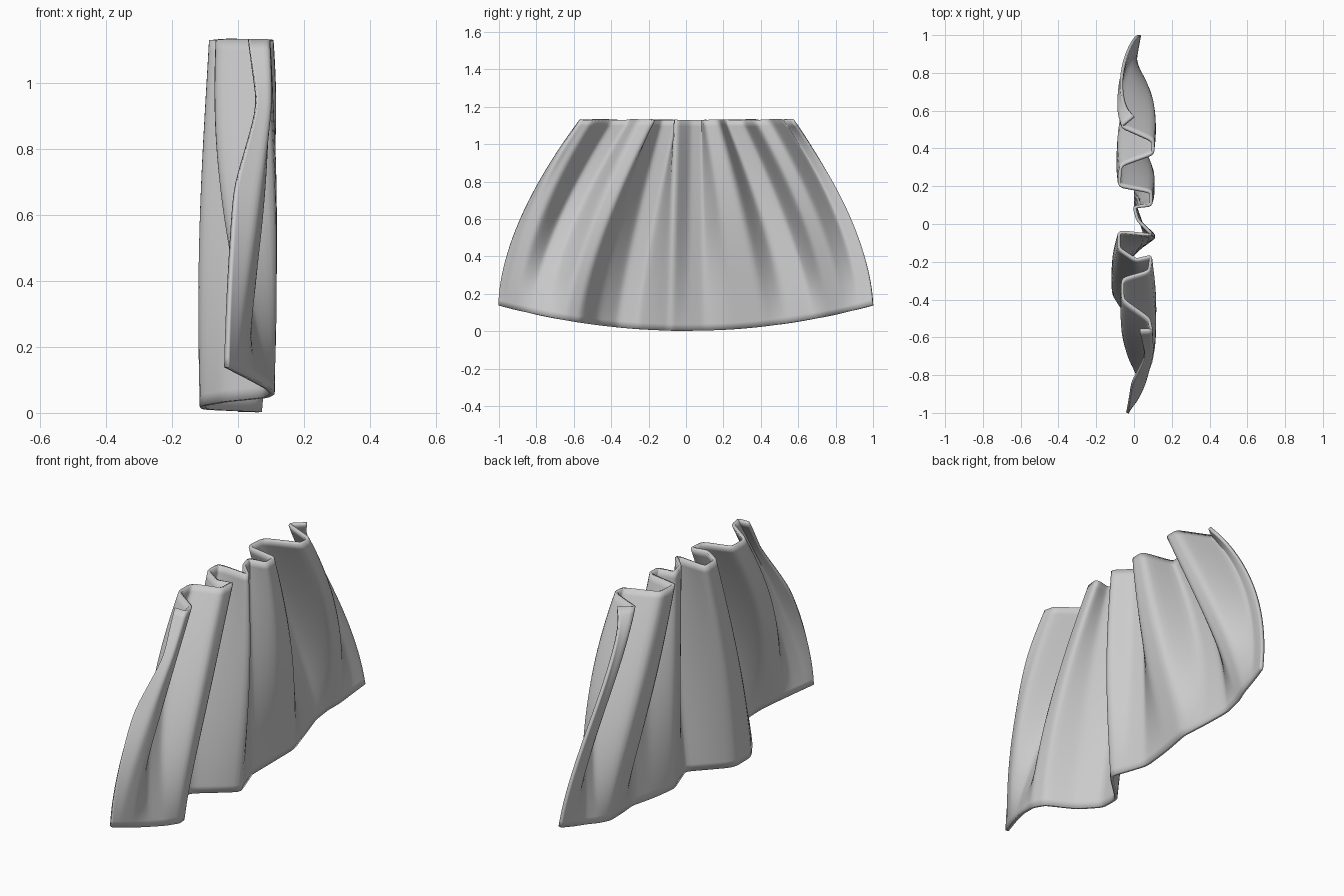
import bpy
from math import pi, sin

cube = bpy.data.objects.get("Cube")
if cube:
    bpy.data.objects.remove(cube)

# Pleat lines: gathered top (x, y), then hem (x, y)
PLEATS = [
    (.02, -.56, -.035, -1), (.09, -.56, -.015, -.96), (.08, -.50, .015, -.90),
    (-.06, -.40, .055, -.82), (-.06, -.29, .09, -.73), (.08, -.25, .105, -.64),
    (.09, -.17, .085, -.57), (.01, -.19, -.04, -.48), (-.08, -.13, -.11, -.37),
    (-.08, -.04, -.10, -.25), (.10, -.06, .07, -.09), (.02, .02, .04, 0),
    (0, .09, .005, .10), (.09, .10, .015, .27), (.09, .17, .03, .41),
    (-.08, .20, .005, .53), (-.07, .31, -.025, .67), (.10, .37, -.02, .76),
    (.10, .44, 0, .83), (-.07, .515, .015, .92), (0, .57, .03, 1),
]
ROWS = 16
TOP = 1.13


def lerp(a, b, w):
    return a + (b - a) * w


# Extra lines beside each pleat keep the gathered corners crisp
lines = []
for a, b in zip(PLEATS, PLEATS[1:]):
    lines += [tuple(lerp(p, q, w) for p, q in zip(a, b)) for w in (0, .28, .72)]
lines.append(PLEATS[-1])
n = len(lines)


def cloth_point(i, t):
    """Point on line i, with t running from the top (0) to the hem (1)."""
    tx, ty, bx, by = lines[i]
    front, back = i, n - 1 - i
    flare = 1 - (1 - t) ** (1 + .7 * abs(by))
    # Folds billow at mid height, and fade sooner near the side edges
    power = lerp(.8, 2, min(1, min(front, back) / 9))
    x = lerp(tx, bx, t ** power) * (1 + .25 * sin(pi * t))
    # The two side edges curl opposite ways below the gather
    x += .055 * max(0, 1 - front / 4) * max(0, 1 - abs(t - .2) / .25)
    x -= .08 * max(0, 1 - back / 4) * sin(pi * t ** .6)
    return x, lerp(ty, by, flare), lerp(TOP, .136 * by * by + .002, t)


# Draped sheet
verts = [cloth_point(i, r / ROWS) for r in range(ROWS + 1) for i in range(n)]
faces = [(r * n + i, (r + 1) * n + i, (r + 1) * n + i + 1, r * n + i + 1)
         for r in range(ROWS) for i in range(n - 1)]
mesh = bpy.data.meshes.new("draped_cloth")
mesh.from_pydata(verts, [], faces)
cloth = bpy.data.objects.new("draped_cloth", mesh)
bpy.context.collection.objects.link(cloth)

# Soft folds with square sheet corners, then fabric thickness
soft = cloth.modifiers.new("soft_folds", "SUBSURF")
soft.levels = soft.render_levels = 1
soft.boundary_smooth = "PRESERVE_CORNERS"
solid = cloth.modifiers.new("thickness", "SOLIDIFY")
solid.thickness = .016
solid.offset = 0
mesh.polygons.foreach_set("use_smooth", [True] * len(mesh.polygons))

# Plain grey fabric
fabric = bpy.data.materials.new("grey_fabric")
fabric.use_nodes = True
colour = (.6, .6, .6, 1)
fabric.diffuse_color = colour
fabric.node_tree.nodes["Principled BSDF"].inputs["Base Color"].default_value = colour
mesh.materials.append(fabric)
